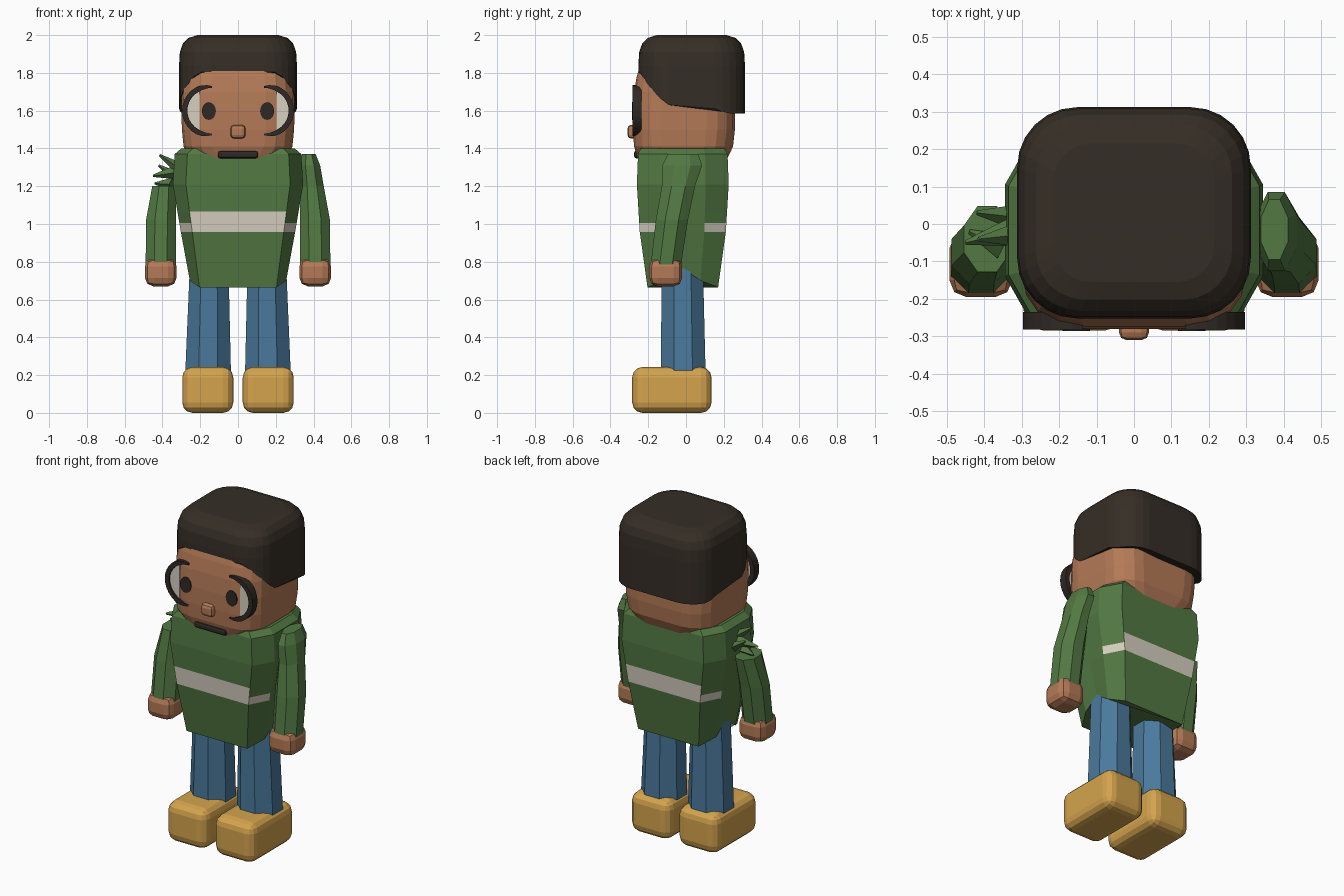
import bpy, bmesh, math
from mathutils import Vector, Matrix

if "Cube" in bpy.data.objects:
    bpy.data.objects.remove(bpy.data.objects["Cube"])


def material(name, rgb):
    m = bpy.data.materials.new(name)
    m.diffuse_color = (*rgb, 1)
    m.use_nodes = True
    m.node_tree.nodes["Principled BSDF"].inputs["Base Color"].default_value = m.diffuse_color
    return m


SKIN = material("skin", (0.46, 0.195, 0.095))
HAIR = material("dark hair", (0.036, 0.027, 0.019))
GREEN = material("green wool", (0.085, 0.19, 0.055))
CREAM = material("cream", (0.68, 0.63, 0.53))
DENIM = material("blue denim", (0.068, 0.19, 0.33))
TAN = material("yellow leather", (0.66, 0.37, 0.075))
BLACK = material("soft black", (0.028, 0.022, 0.018))


def finish(name, bm, *mats):
    bmesh.ops.recalc_face_normals(bm, faces=bm.faces)
    me = bpy.data.meshes.new(name)
    bm.to_mesh(me)
    bm.free()
    for m in mats:
        me.materials.append(m)
    ob = bpy.data.objects.new(name, me)
    bpy.context.collection.objects.link(ob)
    return ob


def loft(rings):
    """Skin a stack of equal-length point rings and cap both ends."""
    bm = bmesh.new()
    vs = [[bm.verts.new(p) for p in r] for r in rings]
    n = len(vs[0])
    for a, b in zip(vs, vs[1:]):
        for i in range(n):
            j = (i + 1) % n
            bm.faces.new((a[i], a[j], b[j], b[i]))
    bm.faces.new(vs[0])
    bm.faces.new(vs[-1])
    return bm


def rounded_ring(z, hx, hy, cy, r, n=4):
    pts = []
    for k, (sx, sy) in enumerate(((1, 1), (-1, 1), (-1, -1), (1, -1))):
        for i in range(n + 1):
            a = math.pi / 2 * (k + i / n)
            pts.append((sx * (hx - r) + r * math.cos(a), cy + sy * (hy - r) + r * math.sin(a), z))
    return pts


def oval_ring(z, cx, cy, rx, ry, n=8):
    return [(cx + rx * math.cos(math.tau * (i + .5) / n) / math.cos(math.pi / n),
             cy + ry * math.sin(math.tau * (i + .5) / n) / math.cos(math.pi / n), z) for i in range(n)]


def rounded_box(name, lo, hi, bevel, mat, seg=2):
    lo, hi = Vector(lo), Vector(hi)
    bm = bmesh.new()
    bmesh.ops.create_cube(bm, size=1, matrix=Matrix.Translation((lo + hi) / 2) @ Matrix.Diagonal((*(hi - lo), 1)))
    bmesh.ops.bevel(bm, geom=bm.edges[:], offset=bevel, segments=seg, profile=0.5, affect='EDGES')
    return finish(name, bm, mat)


def plate(name, outline, y0, y1, mat):
    """Flat outline in x, z given thickness along y."""
    return finish(name, loft([[(x, y, z) for x, z in outline] for y in (y0, y1)]), mat)


# Head
finish("head", loft([rounded_ring(*r) for r in (
    (1.325, .20, .19, -.02, .13), (1.345, .255, .236, -.018, .15), (1.41, .288, .262, -.013, .15),
    (1.50, .297, .270, -.011, .15), (1.60, .300, .270, -.011, .15), (1.70, .298, .262, -.013, .15),
    (1.78, .29, .245, -.016, .15), (1.84, .28, .225, -.018, .15), (1.92, .24, .20, 0, .14))]), SKIN)

# Hair: rounded cap whose lower edge rises over the forehead
hem = []
for x, y, z in rounded_ring(0, .312, .282, .03, .16, 6):
    if y < -.12:
        f = max(0, min(1, (.31 - abs(x)) / .10))
        z = 1.64 + .165 * f ** .6
    else:
        z = 1.63 if y < .1 else 1.63 - .045 * min(1, (y - .1) / .12)
    hem.append((x, y, z))
hair = [hem] + [rounded_ring(*r, 6) for r in (
    (1.84, .312, .282, .03, .16), (1.91, .308, .278, .03, .16), (1.955, .292, .262, .03, .15),
    (1.985, .262, .232, .03, .13), (2.0, .215, .185, .03, .10))]
finish("hair", loft(hair), HAIR)

# Jumper body: eight-sided with side notches in the hem
SECTION = ((.8, -1), (1, -.5), (1, 0), (1, .5), (.8, 1), (-.8, 1), (-1, .5), (-1, 0), (-1, -.5), (-.8, -1))
rings = []
for z, hx, hy in ((.665, .255, .187), (.96, .303, .228), (1.21, .345, .243), (1.37, .335, .237), (1.40, .30, .222)):
    lift = {0: .10, .5: .035, 1: 0}
    rings.append([(x * hx, y * hy - .017, z + (lift[abs(y)] if z < .7 else 0)) for x, y in SECTION])
bm = loft(rings)
for cut in (.958, 1.005, 1.065):
    bmesh.ops.bisect_plane(bm, geom=bm.verts[:] + bm.edges[:] + bm.faces[:], plane_co=(0, 0, cut), plane_no=(0, 0, 1))
bm.normal_update()
for f in bm.faces:
    z, ny = f.calc_center_median().z, abs(f.normal.y)
    top = 1.065 if ny > .9 else 1.005 if ny > .3 else 0
    f.material_index = int(.957 < z < top)
finish("jumper", bm, GREEN, CREAM)

# Sleeves: the left one is torn away below the shoulder
SLEEVE = ((.77, .409, -.108, .08, .08), (1.02, .407, -.075, .08, .085),
          (1.20, .392, -.04, .062, .088), (1.31, .38, -.02, .055, .105), (1.37, .375, -.015, .036, .08))
finish("right_sleeve", loft([oval_ring(*r) for r in SLEEVE]), GREEN)
finish("left_sleeve", loft([oval_ring(z, -x, y, rx, ry) for z, x, y, rx, ry in SLEEVE[:3]]), GREEN)
for base, tip, rad in (((-.32, -.03, 1.30), (-.415, -.04, 1.365), .03), ((-.32, -.02, 1.275), (-.45, -.05, 1.255), .04),
                       ((-.33, .02, 1.25), (-.42, .03, 1.31), .03), ((-.35, -.06, 1.21), (-.44, -.02, 1.215), .035)):
    b, d = Vector(base), Vector(tip) - Vector(base)
    bm = bmesh.new()
    bmesh.ops.create_cone(bm, cap_ends=True, segments=4, radius1=rad, radius2=.006, depth=d.length,
                          matrix=Matrix.Translation(b + d / 2) @ d.to_track_quat('Z', 'Y').to_matrix().to_4x4())
    finish("torn_shoulder_shred", bm, GREEN)


def span(s, a, b):
    return min(s * a, s * b), max(s * a, s * b)


for s, side in ((1, "right"), (-1, "left")):
    # Hands, legs and shoes
    x0, x1 = span(s, .325, .493)
    rounded_box(side + "_hand", (x0, -.195, .67), (x1, -.02, .82), .045, SKIN)
    finish(side + "_leg", loft([oval_ring(.12, s * .158, -.015, .12, .118), oval_ring(.24, s * .158, -.015, .12, .118),
                                oval_ring(.85, s * .152, -.02, .1, .108)]), DENIM)
    x0, x1 = span(s, .025, .295)
    rounded_box(side + "_shoe", (x0, -.285, .003 - .003), (x1, .135, .243), .055, TAN, 3)

    # Eye, outer half of the spectacle ring, and the lens behind it
    plate(side + "_eye", [(s * .154 + .037 * math.cos(t * math.tau / 16), 1.598 + .047 * math.sin(t * math.tau / 16))
                          for t in range(16)], -.286, -.278, BLACK)
    arc = [math.radians(-98 + 196 * i / 16) for i in range(17)]
    ring = []
    for i, a in enumerate(arc):
        w = .014 * min(1, .35 + min(i, 16 - i) / 4)
        ring.append([(s * (.155 + r * math.cos(a)), y, 1.6 + r * math.sin(a))
                     for r, y in ((.127 - w, -.282), (.127 + w, -.282), (.127 + w, -.235), (.127 - w, -.235))])
    finish(side + "_spectacle_ring", loft(ring), BLACK)
    plate(side + "_lens", [(s * (.155 + .118 * math.cos(a)), 1.6 + .118 * math.sin(a))
                           for a in (math.radians(-66 + 132 * i / 12) for i in range(13))], -.273, -.265, CREAM)

# Nose and mouth
rounded_box("nose", (-.04, -.31, 1.452), (.04, -.26, 1.525), .02, SKIN)
rounded_box("mouth", (-.107, -.276, 1.347), (.107, -.24, 1.388), .014, BLACK)
